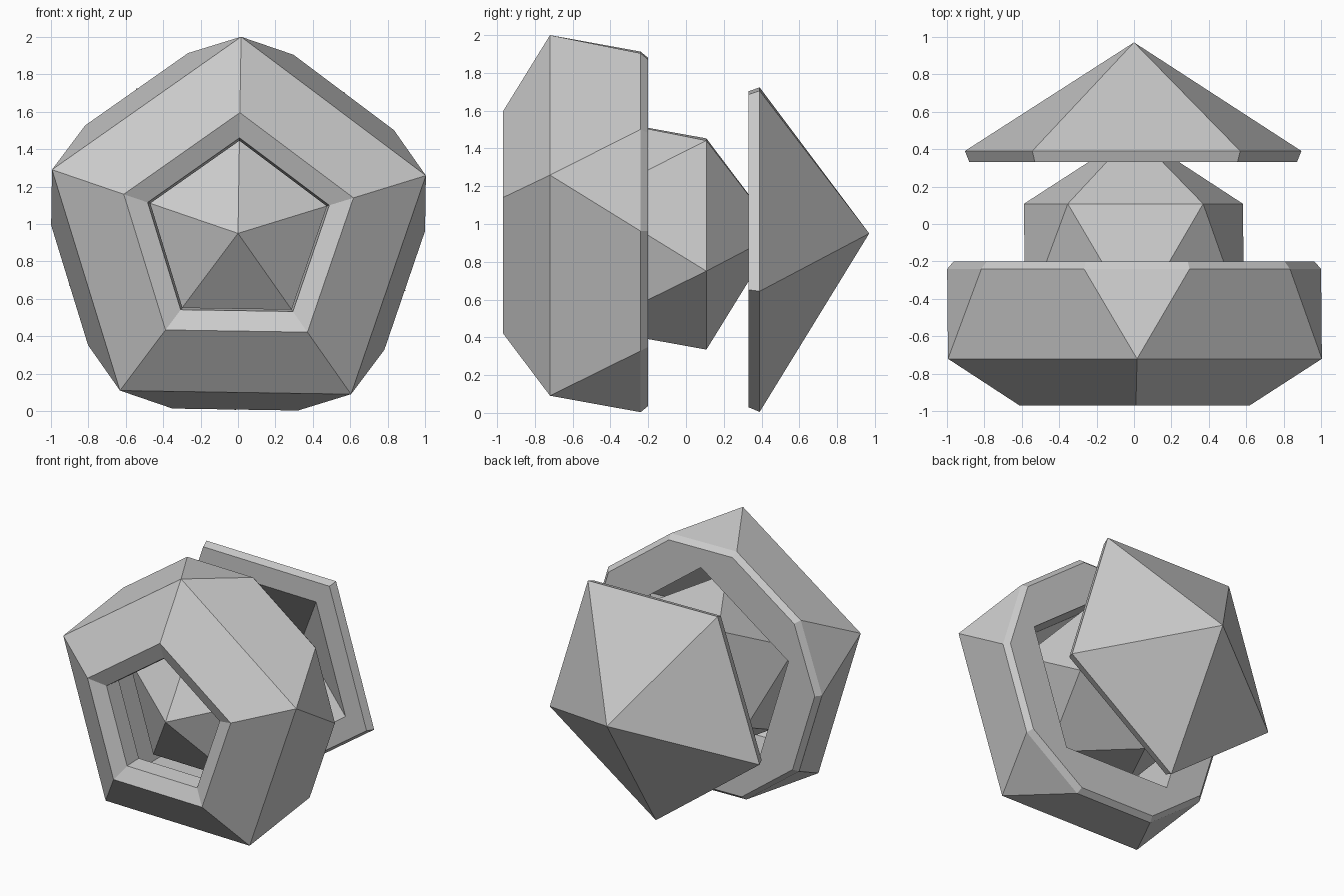
import bpy, bmesh
from math import sin, cos, pi, radians
from mathutils import Vector

if "Cube" in bpy.data.objects:
    bpy.data.objects.remove(bpy.data.objects["Cube"])

CZ = 0.95            # height of the common axis, which runs along y
TILT = radians(0.9)  # slight roll of the whole model
STEP = 2 * pi / 5


def ring(r, y, phase=0.0):
    """Pentagon around the y axis, first corner up when phase is 0."""
    return [Vector((r * sin(TILT + phase + k * STEP), y,
                    CZ + r * cos(TILT + phase + k * STEP))) for k in range(5)]


def add(bm, pts):
    return [bm.verts.new(p) for p in pts]


def band(bm, a, b):
    """Quads joining two rings of equal count."""
    n = len(a)
    for i in range(n):
        bm.faces.new((a[i], a[(i + 1) % n], b[(i + 1) % n], b[i]))


def five_to_ten(bm, five, ten):
    """Join a pentagon to a decagon with triangles and quads."""
    for k in range(5):
        n = (k + 1) % 5
        bm.faces.new((five[k], ten[2 * k], ten[2 * k + 1]))
        bm.faces.new((five[k], five[n], ten[2 * n], ten[2 * k + 1]))


def cap(bm, loop, y):
    """Close a ring with a five-sided point."""
    tip = bm.verts.new((0, y, CZ))
    for i in range(5):
        bm.faces.new((loop[i], loop[(i + 1) % 5], tip))


def finish(bm, name):
    bmesh.ops.recalc_face_normals(bm, faces=bm.faces)
    mesh = bpy.data.meshes.new(name)
    bm.to_mesh(mesh)
    bm.free()
    bpy.context.collection.objects.link(bpy.data.objects.new(name, mesh))


# Front shell: half an icosahedron with an open front and hollow inside
bm = bmesh.new()
front_pts = ring(1.05, -0.72)
back_pts = ring(1.05, 0.33, pi / 5)
deca = []
for k in range(5):
    for far in (back_pts[k - 1], back_pts[k]):
        deca.append(front_pts[k].lerp(far, 0.457))
rim = [Vector((p.x * 0.965, -0.20, CZ + (p.z - CZ) * 0.965)) for p in deca]
widest, edge, back_rim = add(bm, front_pts), add(bm, deca), add(bm, rim)
five_to_ten(bm, widest, edge)
band(bm, edge, back_rim)
prev = widest
for r, y in ((0.645, -0.97), (0.51, -0.92), (0.495, -0.79),
             (0.78, -0.62), (0.78, -0.20)):
    loop = add(bm, ring(r, y))
    band(bm, prev, loop)
    prev = loop
five_to_ten(bm, prev, back_rim)
finish(bm, "front_shell")

# Core: full icosahedron floating in the middle
bm = bmesh.new()
a = add(bm, ring(0.615, -0.51))
b = add(bm, ring(0.615, 0.108, pi / 5))
for k in range(5):
    n = (k + 1) % 5
    bm.faces.new((a[k], a[n], b[k]))
    bm.faces.new((a[n], b[n], b[k]))
cap(bm, a, -0.888)
cap(bm, b, 0.488)
finish(bm, "core")

# Back shell: hollow five-sided cap with a rim
bm = bmesh.new()
inner, lip, outer = [add(bm, ring(r, y, pi / 5)) for r, y in
                     ((0.73, 0.33), (0.92, 0.33), (0.945, 0.39))]
band(bm, inner, lip)
band(bm, lip, outer)
cap(bm, outer, 0.97)
cap(bm, inner, 0.78)
finish(bm, "back_shell")
